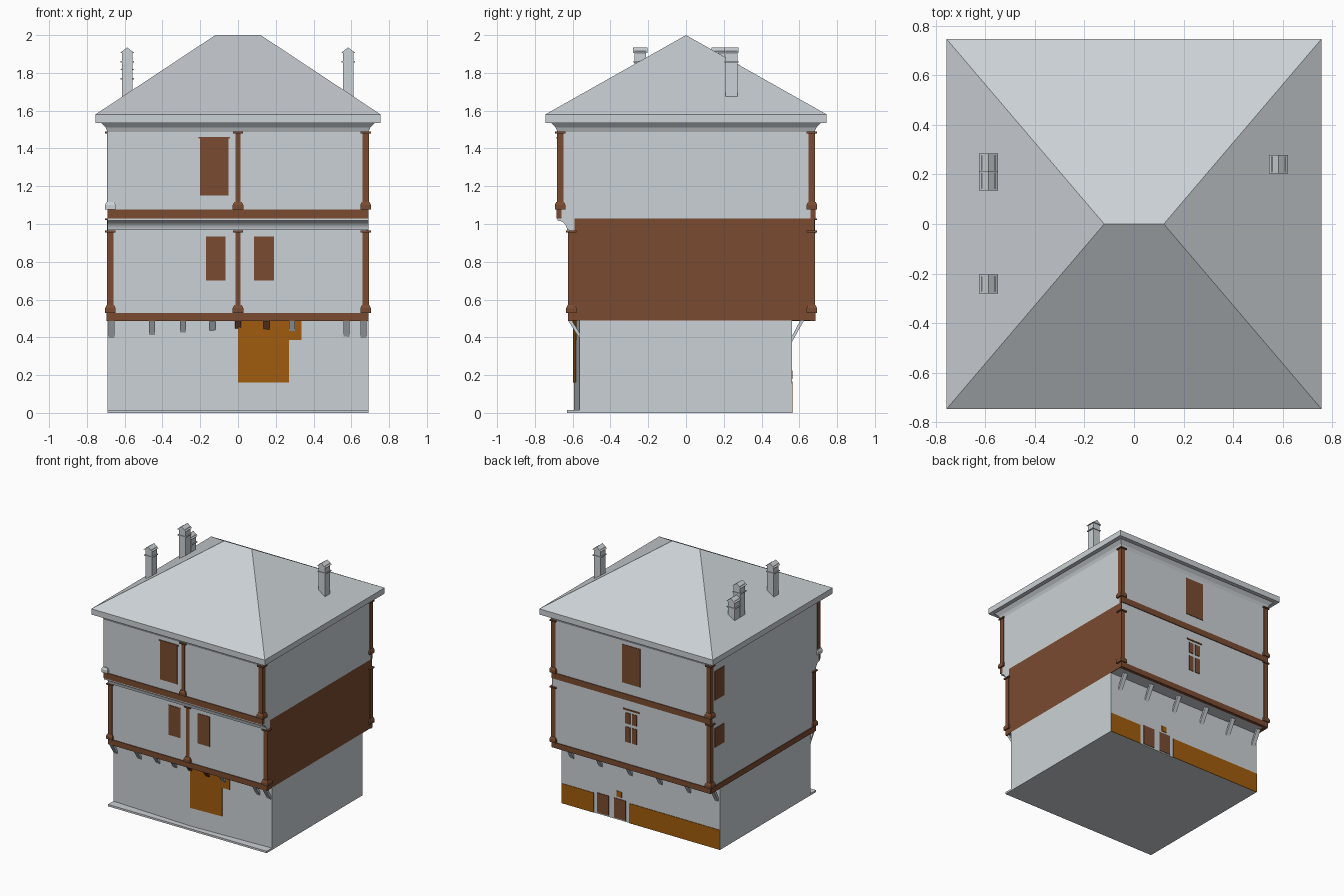
import bpy, bmesh, math

if "Cube" in bpy.data.objects:
    bpy.data.objects.remove(bpy.data.objects["Cube"])

def material(name, rgb):
    m = bpy.data.materials.new(name)
    m.diffuse_color = (*rgb, 1)
    m.use_nodes = True
    m.node_tree.nodes["Principled BSDF"].inputs["Base Color"].default_value = m.diffuse_color
    return m

GREY = material("pale grey plaster", (0.60, 0.64, 0.67))
BROWN = material("brown timber", (0.195, 0.07, 0.03))
ORANGE = material("ochre orange", (0.36, 0.108, 0.004))

def finish(name, bm, mat):
    bmesh.ops.recalc_face_normals(bm, faces=bm.faces)
    me = bpy.data.meshes.new(name)
    bm.to_mesh(me)
    bm.free()
    me.materials.append(mat)
    ob = bpy.data.objects.new(name, me)
    bpy.context.collection.objects.link(ob)
    return ob

def prism(name, pts, axis, a, b, mat):
    """Extrude a 2D outline: axis 'z' takes (x, y) points, axis 'x' takes (y, z) points."""
    bm = bmesh.new()
    place = (lambda p: (a, *p)) if axis == 'x' else (lambda p: (*p, a))
    face = bm.faces.new([bm.verts.new(place(p)) for p in pts])
    ext = bmesh.ops.extrude_face_region(bm, geom=[face])
    vec = (b - a, 0, 0) if axis == 'x' else (0, 0, b - a)
    bmesh.ops.translate(bm, vec=vec, verts=[v for v in ext["geom"] if isinstance(v, bmesh.types.BMVert)])
    return finish(name, bm, mat)

def box(name, x0, x1, y0, y1, z0, z1, mat):
    return prism(name, [(x0, y0), (x1, y0), (x1, y1), (x0, y1)], 'z', z0, z1, mat)

def frustum(name, c, lo, hi, z0, z1, mat):
    """Rectangular loft; lo and hi are (half x, half y) at z0 and z1."""
    bm = bmesh.new()
    for (hx, hy), z in ((lo, z0), (hi, z1)):
        for sx, sy in ((-1, -1), (1, -1), (1, 1), (-1, 1)):
            bm.verts.new((c[0] + sx * hx, c[1] + sy * hy, z))
    bmesh.ops.remove_doubles(bm, verts=bm.verts, dist=1e-5)
    bmesh.ops.convex_hull(bm, input=bm.verts)
    bmesh.ops.dissolve_limit(bm, angle_limit=0.01, verts=bm.verts, edges=bm.edges)
    return finish(name, bm, mat)

# Ground floor with a slightly pointed front wall, and its doorstep
def front_y(x):
    return -0.592 + 0.028 * abs(x) / 0.69

prism("ground_floor", [(-0.69, front_y(0.69)), (0, front_y(0)), (0.69, front_y(0.69)),
                       (0.69, 0.56), (-0.69, 0.56)], 'z', 0, 0.49, GREY)
box("front_step", -0.69, 0.69, -0.63, -0.56, 0, 0.015, GREY)

# Orange front panels that follow the slanted wall
for x0, x1, z0 in ((0, 0.27, 0.16), (0.27, 0.335, 0.385)):
    prism("front_orange_panel", [(x0, front_y(x0) - 0.005), (x1, front_y(x1) - 0.005),
                                 (x1, front_y(x1)), (x0, front_y(x0))], 'z', z0, 0.49, ORANGE)

# Orange dado, doors and small hatch on the back of the ground floor
for x0, x1 in ((-0.69, 0.10), (0.41, 0.69)):
    box("back_orange_dado", x0, x1, 0.56, 0.564, 0, 0.155, ORANGE)
for x0 in (0.13, 0.28):
    box("back_door", x0, x0 + 0.10, 0.56, 0.564, 0.01, 0.165, BROWN)
box("back_hatch", 0.165, 0.21, 0.56, 0.564, 0.18, 0.225, ORANGE)

# Slanted brackets under the first floor
def bracket(x, sign, wall, drop, mat):
    pts = [(sign * 0.625, 0.49), (sign * 0.605, 0.49), (sign * wall, 0.49 - drop + 0.03),
           (sign * wall, 0.49 - drop)]
    prism("bracket", pts, 'x', x - 0.016, x + 0.016, mat)

for x in (-0.67, -0.455, -0.29, -0.135, 0, 0.15, 0.285, 0.575, 0.665):
    mat = BROWN if x in (0, 0.15) else GREY
    bracket(x, -1, -front_y(x) - 0.002, 0.045 + 0.078 * abs(x), mat)
for x in (0.6, 0.35, 0.09, -0.17, -0.42, -0.66):
    bracket(x, 1, 0.558, 0.12, GREY)

# First floor with a brown right side
box("first_floor", -0.69, 0.684, -0.62, 0.68, 0.49, 1.03, GREY)
box("right_brown_wall", 0.684, 0.69, -0.62, 0.68, 0.49, 0.965, BROWN)
box("right_brown_wall_top", 0.684, 0.69, -0.59, 0.68, 0.965, 1.03, BROWN)

# Concave moulding carrying the top floor
arc = [(-0.68 + 0.05 * math.sin(t), 0.968 + 0.05 * math.cos(t))
       for t in (math.pi / 2 * i / 6 for i in range(7))]
cove = prism("front_cove", [(-0.68, 1.03)] + arc + [(-0.59, 0.968), (-0.59, 1.03)],
             'x', -0.69, 0.69, GREY)
for p in cove.data.polygons:
    p.use_smooth = abs(p.normal.y) > 0.05 and abs(p.normal.z) > 0.05

# Top floor
box("top_floor", -0.69, 0.69, -0.68, 0.68, 1.03, 1.50, GREY)

# Timber bands
box("front_band_low", -0.692, 0.692, -0.626, -0.60, 0.487, 0.53, BROWN)
box("front_band_high", -0.692, 0.692, -0.686, -0.66, 1.03, 1.077, BROWN)
box("back_band_low", -0.692, 0.692, 0.66, 0.686, 0.487, 0.53, BROWN)
box("back_band_high", -0.692, 0.692, 0.66, 0.686, 1.03, 1.077, BROWN)
box("left_band", -0.696, -0.67, -0.62, 0.68, 0.487, 0.53, BROWN)

# Columns with a chamfered foot and a thin cap
def column(x, y, z0, z1, foot=BROWN, shaft=BROWN):
    box("column_foot", x - 0.028, x + 0.028, y - 0.028, y + 0.028, z0, z0 + 0.024, foot)
    frustum("column_foot_top", (x, y), (0.028, 0.028), (0.02, 0.02), z0 + 0.024, z0 + 0.04, foot)
    if shaft:
        w = 0.014 if x == 0 else 0.018
        box("column_shaft", x - w, x + w, y - 0.018, y + 0.018, z0 + 0.03, z1 - 0.006, shaft)
        box("column_cap", x - 0.027, x + 0.027, y - 0.027, y + 0.027, z1 - 0.01, z1, shaft)

for x in (-0.676, 0, 0.676):
    column(x, -0.607, 0.53, 0.966)
for x in (0, 0.676):
    column(x, -0.666, 1.077, 1.49)
column(-0.676, -0.666, 1.077, 1.49, GREY, None)
box("left_front_post", -0.694, -0.69, -0.68, -0.645, 1.11, 1.485, BROWN)
for x in (-0.676, 0.676):
    column(x, 0.666, 0.53, 1.03 if x < 0 else 0.966)
    column(x, 0.666, 1.077, 1.49)

# Windows
for x0, x1 in ((-0.17, -0.065), (0.085, 0.19)):
    box("front_low_window", x0, x1, -0.624, -0.62, 0.70, 0.935, BROWN)
box("front_top_window", -0.20, -0.05, -0.684, -0.68, 1.15, 1.455, BROWN)
box("front_top_lintel", -0.21, -0.042, -0.686, -0.68, 1.452, 1.46, BROWN)
box("back_top_window", -0.08, 0.08, 0.68, 0.684, 1.16, 1.46, BROWN)
for x0 in (-0.05, 0.008):
    box("back_pane_low", x0, x0 + 0.042, 0.68, 0.684, 0.70, 0.82, BROWN)
    box("back_pane_high", x0, x0 + 0.042, 0.68, 0.684, 0.845, 0.93, BROWN)
box("back_lintel", -0.07, 0.07, 0.68, 0.686, 0.95, 0.96, BROWN)
for z0, z1 in ((0.83, 0.98), (1.20, 1.43)):
    box("left_window", -0.694, -0.69, 0.51, 0.63, z0, z1, BROWN)

# Hollow eaves moulding, fascia and hipped roof
frustum("eaves_moulding_low", (0, 0), (0.69, 0.68), (0.70, 0.69), 1.487, 1.51, GREY)
frustum("eaves_moulding_high", (0, 0), (0.70, 0.69), (0.725, 0.715), 1.51, 1.537, GREY)
box("fascia", -0.755, 0.755, -0.745, 0.745, 1.535, 1.58, GREY)
frustum("roof", (0, 0), (0.755, 0.745), (0.12, 0), 1.58, 2.0, GREY)

# Chimneys with a thin collar and a gabled cap
for x, y, top in ((-0.587, -0.242, 1.935), (-0.587, 0.174, 1.935),
                  (-0.587, 0.246, 1.845), (0.583, 0.241, 1.935)):
    box("chimney_shaft", x - 0.028, x + 0.028, y - 0.031, y + 0.031, 1.62, top - 0.02, GREY)
    box("chimney_collar", x - 0.036, x + 0.036, y - 0.036, y + 0.036, top - 0.08, top - 0.073, GREY)
    frustum("chimney_cap", (x, y), (0.038, 0.038), (0, 0.038), top - 0.03, top, GREY)
